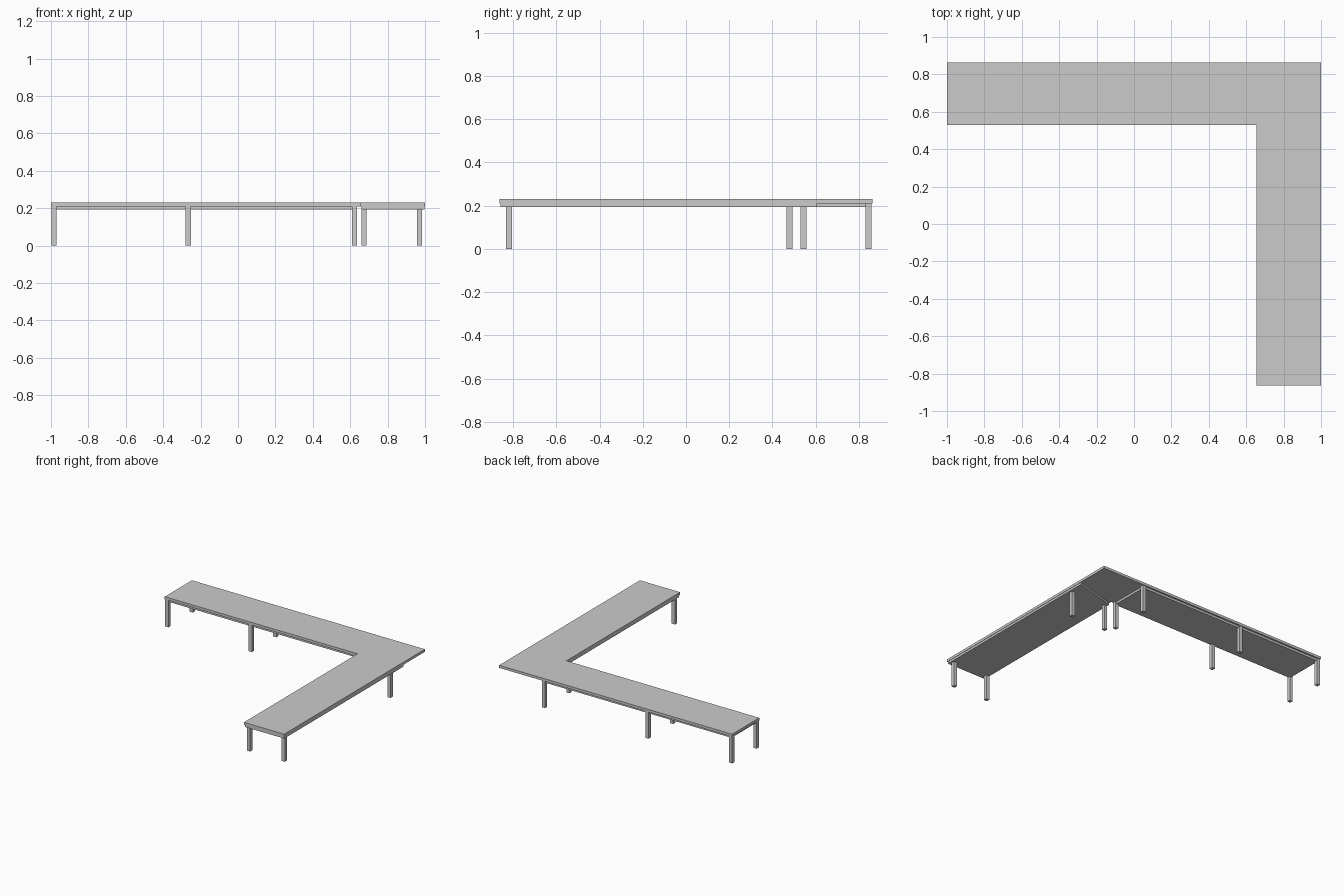
import bpy, bmesh

if "Cube" in bpy.data.objects:
    bpy.data.objects.remove(bpy.data.objects["Cube"])


def prism(name, outline, z0, z1):
    """Extrude a flat XY outline from z0 to z1."""
    bm = bmesh.new()
    face = bm.faces.new([bm.verts.new((x, y, z0)) for x, y in outline])
    ext = bmesh.ops.extrude_face_region(bm, geom=[face])
    top = [v for v in ext["geom"] if isinstance(v, bmesh.types.BMVert)]
    bmesh.ops.translate(bm, verts=top, vec=(0, 0, z1 - z0))
    bmesh.ops.recalc_face_normals(bm, faces=bm.faces)
    mesh = bpy.data.meshes.new(name)
    bm.to_mesh(mesh)
    bm.free()
    ob = bpy.data.objects.new(name, mesh)
    bpy.context.collection.objects.link(ob)
    return ob


def leg(name, x, y, top, half=0.0135):
    prism(name, [(x - half, y - half), (x + half, y - half),
                 (x + half, y + half), (x - half, y + half)], 0, top)


SLAB, TOP, UNDER = 0.21, 0.23, 0.193
E = 0.863

# L-shaped table top
prism("table_top", [(-1, E), (-1, 0.53), (0.655, 0.53), (0.655, -E),
                    (1, -E), (1, E)], SLAB, TOP)

# Frame under the long arm, set back between its legs
prism("long_arm_frame", [(-0.985, 0.54), (0.628, 0.54),
                         (0.628, 0.85), (-0.985, 0.85)], UNDER, SLAB)

# Frame under the side arm, with a slanted end toward the corner
prism("side_arm_frame", [(0.659, -0.857), (0.997, -0.857),
                         (0.997, 0.605), (0.659, 0.51)], UNDER, SLAB)

# Legs of the long arm
for i, x in enumerate((-0.983, -0.266, 0.624)):
    for side, y in (("front", 0.544), ("back", 0.844)):
        leg(f"long_arm_{side}_leg_{i + 1}", x, y, SLAB)

# Legs of the side arm
for i, y in enumerate((-0.819, 0.478)):
    for side, x in (("inner", 0.673), ("outer", 0.971)):
        leg(f"side_arm_{side}_leg_{i + 1}", x, y, UNDER)
